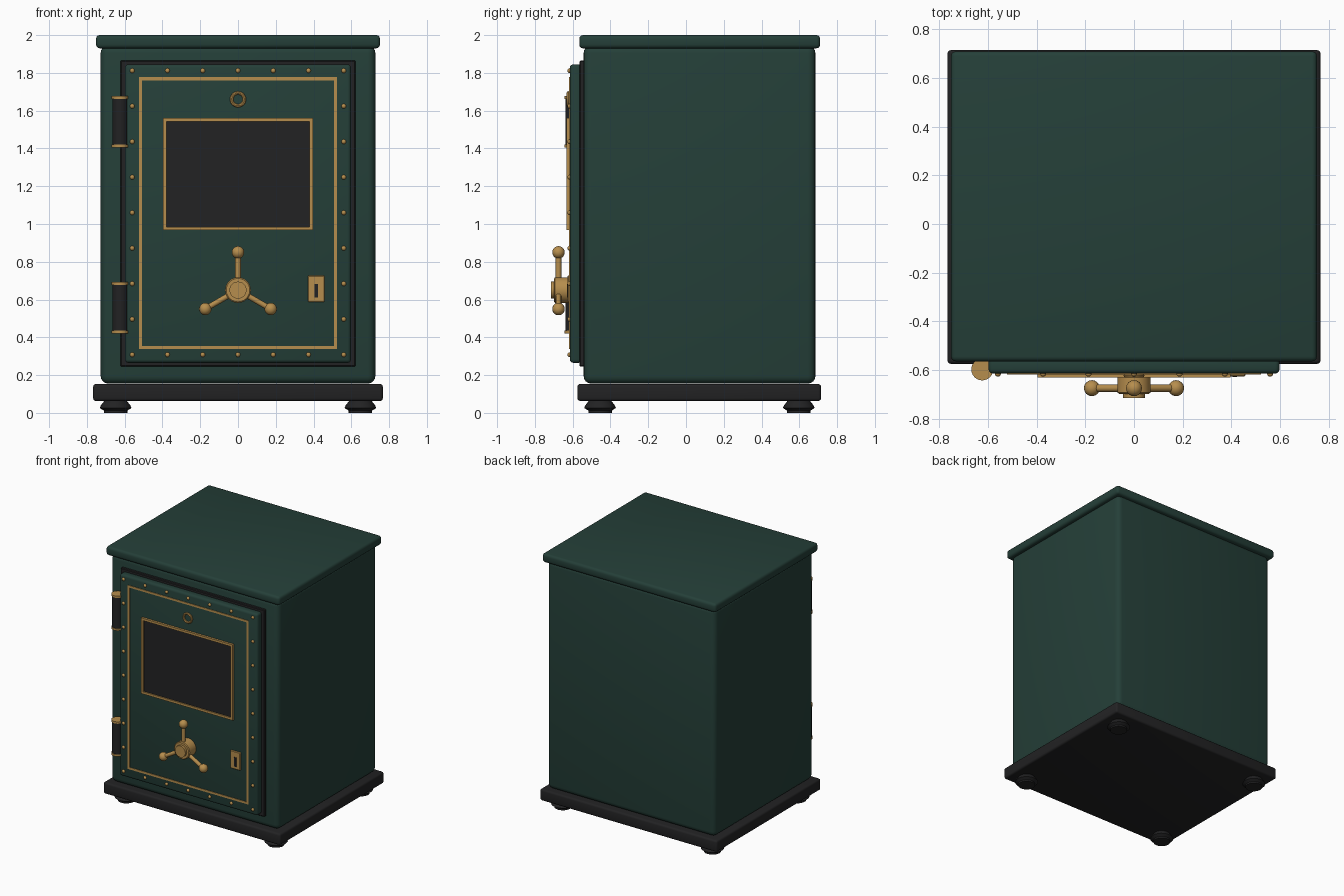
import bpy, bmesh, math
from mathutils import Vector, Matrix

if "Cube" in bpy.data.objects:
    bpy.data.objects.remove(bpy.data.objects["Cube"])


def mat(name, rgb):
    m = bpy.data.materials.new(name)
    m.diffuse_color = (*rgb, 1)
    m.use_nodes = True
    m.node_tree.nodes["Principled BSDF"].inputs["Base Color"].default_value = m.diffuse_color
    return m


GREEN = mat("dark green", (0.018, 0.050, 0.040))
BLACK = mat("soft black", (0.016, 0.016, 0.017))
GOLD = mat("brass", (0.47, 0.27, 0.075))


def finish(bm, name, m, smooth=True):
    bmesh.ops.recalc_face_normals(bm, faces=bm.faces[:])
    me = bpy.data.meshes.new(name)
    bm.to_mesh(me)
    bm.free()
    me.materials.append(m)
    ob = bpy.data.objects.new(name, me)
    bpy.context.collection.objects.link(ob)
    if smooth:
        bpy.ops.object.select_all(action='DESELECT')
        ob.select_set(True)
        bpy.context.view_layer.objects.active = ob
        bpy.ops.object.shade_smooth_by_angle(angle=math.radians(35))
    return ob


def box(name, x, y, z, m, bevel=0, seg=3):
    """Box from (min, max) pairs with rounded edges."""
    bm = bmesh.new()
    bmesh.ops.create_cube(bm, size=1)
    for v in bm.verts:
        v.co = [r[0] if c < 0 else r[1] for c, r in zip(v.co, (x, y, z))]
    if bevel:
        bmesh.ops.bevel(bm, geom=bm.edges[:], offset=bevel, segments=seg,
                        profile=0.5, affect='EDGES')
    return finish(bm, name, m, bevel > 0)


def lathe(name, profile, m, origin, axis=(0, 0, 1), n=24):
    """Spin (radius, height) points about an axis through origin; ends are capped."""
    bm = bmesh.new()
    rot = Vector((0, 0, 1)).rotation_difference(Vector(axis)).to_matrix()
    rings = []
    for r, h in profile:
        rings.append([bm.verts.new(Vector(origin) + rot @ Vector(
            (r * math.cos(2 * math.pi * i / n), r * math.sin(2 * math.pi * i / n), h)))
            for i in range(n)])
    for a, b in zip(rings, rings[1:]):
        for i in range(n):
            j = (i + 1) % n
            bm.faces.new((a[i], a[j], b[j], b[i]))
    bm.faces.new(rings[0])
    bm.faces.new(rings[-1])
    return finish(bm, name, m)


def ball(name, r, origin, m, u=16, v=10):
    bm = bmesh.new()
    bmesh.ops.create_uvsphere(bm, u_segments=u, v_segments=v, radius=r,
                              matrix=Matrix.Translation(origin))
    return finish(bm, name, m)


def border(name, x, z, w, y, m):
    """Rectangular picture-frame strip on the door; x, z are outer half/extent."""
    bm = bmesh.new()
    loops = []
    for yy in y:
        for d in (0, w):
            loops.append([bm.verts.new(p) for p in (
                (-x + d, yy, z[0] + d), (x - d, yy, z[0] + d),
                (x - d, yy, z[1] - d), (-x + d, yy, z[1] - d))])
    fo, fi, bo, bi = loops
    for a, b in ((fo, fi), (fi, bi), (bi, bo), (bo, fo)):
        for i in range(4):
            j = (i + 1) % 4
            bm.faces.new((a[i], a[j], b[j], b[i]))
    return finish(bm, name, m, False)


# Cabinet: body, lid, plinth
box("body", (-0.727, 0.727), (-0.542, 0.685), (0.155, 1.945), GREEN, 0.04, 4)
box("lid", (-0.752, 0.752), (-0.565, 0.710), (1.93, 2.0), GREEN, 0.02)
box("plinth", (-0.767, 0.767), (-0.575, 0.715), (0.063, 0.153), BLACK, 0.015)

# Feet
for sx in (-0.648, 0.648):
    for sy in (-0.455, 0.597):
        lathe("foot", [(0.062, 0), (0.062, 0.012), (0.084, 0.026), (0.078, 0.04),
                       (0.056, 0.068)], BLACK, (sx, sy, 0))

# Door surround and door
box("door_surround", (-0.623, 0.623), (-0.563, -0.53), (0.245, 1.865), BLACK, 0.005, 1)
box("door", (-0.598, 0.598), (-0.615, -0.55), (0.265, 1.845), GREEN, 0.018)
DOOR = -0.615

# Brass trim line, window and window frame
border("trim_line", 0.523, (0.338, 1.777), 0.016, (DOOR - 0.004, DOOR + 0.005), GOLD)
border("window_frame", 0.397, (0.967, 1.56), 0.018, (DOOR - 0.017, DOOR + 0.005), GOLD)
box("window_panel", (-0.385, 0.385), (DOOR - 0.008, DOOR + 0.005), (0.98, 1.55), BLACK)

# Rivets around the door edge
cols = [-0.56 + 0.56 * i / 3 for i in range(7)]
rows = [0.308 + 1.504 * i / 8 for i in range(9)]
for i, x in enumerate(cols):
    for j, z in enumerate(rows):
        if i in (0, 6) or j in (0, 8):
            ball("rivet", 0.013, (x, DOOR, z), GOLD, 10, 6)

# Peephole ring
bpy.ops.mesh.primitive_torus_add(location=(0, DOOR - 0.008, 1.66), rotation=(math.pi / 2, 0, 0),
                                 major_radius=0.034, minor_radius=0.009,
                                 major_segments=24, minor_segments=8)
ring = bpy.context.object
ring.name = "peephole_ring"
ring.data.materials.append(GOLD)
bpy.ops.object.shade_smooth_by_angle(angle=math.radians(40))

# Three-spoke handle
HUB = Vector((0, DOOR + 0.005, 0.65))
lathe("handle_hub", [(0.068, 0), (0.068, 0.083), (0.062, 0.088), (0.045, 0.088), (0.045, 0.106)],
      GOLD, HUB, (0, -1, 0))
for k in range(3):
    a = math.pi / 2 + k * 2 * math.pi / 3
    d = Vector((math.cos(a), 0, math.sin(a)))
    c = Vector((0, -0.675, 0.65))
    lathe("handle_spoke", [(0.015, 0.03), (0.015, 0.2)], GOLD, c, d, 12)
    ball("handle_knob", 0.033, c + d * 0.2, GOLD)

# Keyhole plate and slot
box("keyhole_plate", (0.37, 0.458), (DOOR - 0.012, DOOR + 0.005), (0.587, 0.727), GOLD, 0.004, 1)
box("keyhole_slot", (0.405, 0.424), (DOOR - 0.015, DOOR), (0.61, 0.682), BLACK)

# Hinges with brass caps
for z in (0.42, 1.405):
    c = (-0.624, -0.598, z)
    lathe("hinge_barrel", [(0.04, 0.008), (0.04, 0.262)], BLACK, c)
    for h in (0, 0.257):
        lathe("hinge_cap", [(0.045, h), (0.045, h + 0.015)], GOLD, c)
